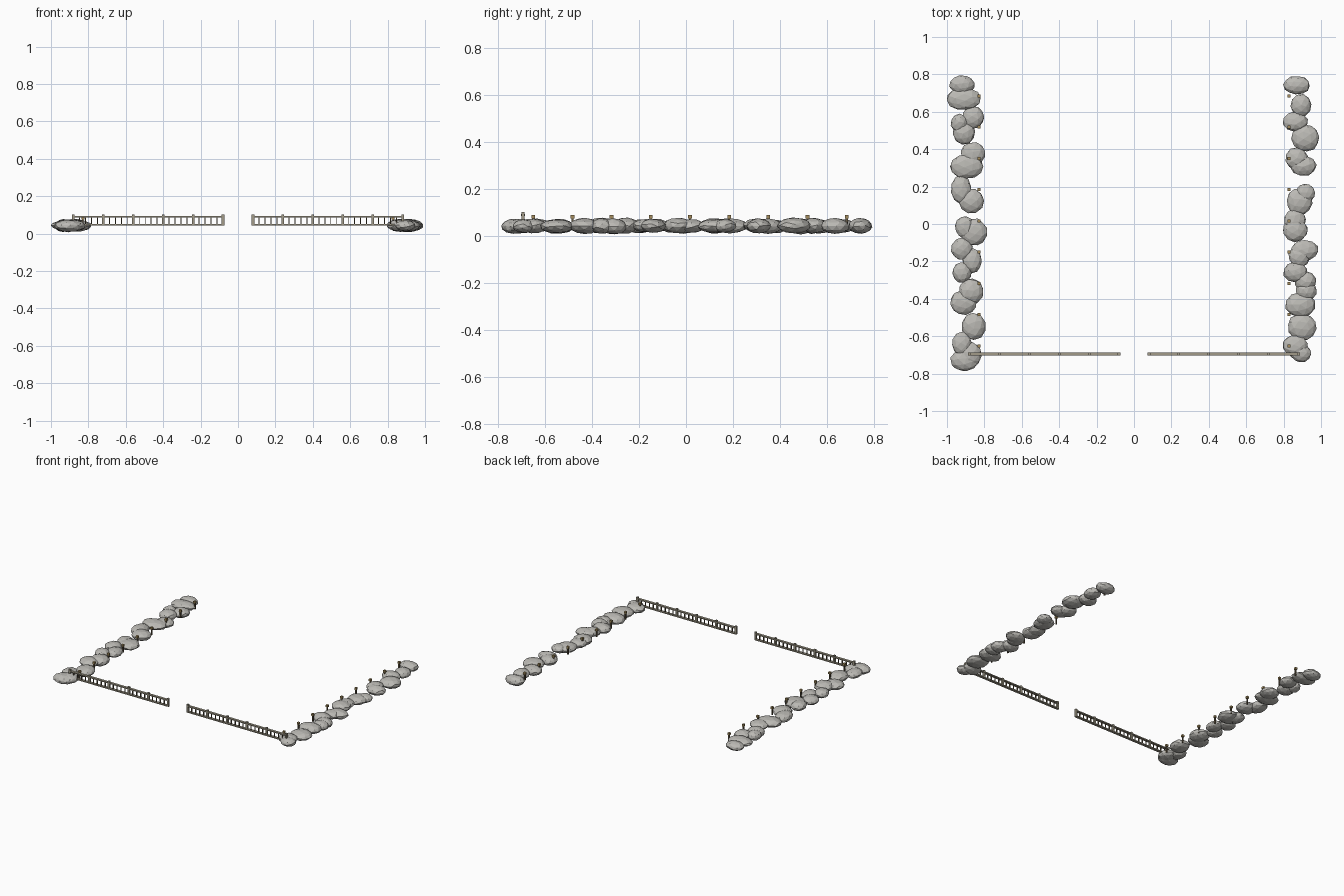
import bpy, bmesh, math, random
from mathutils import Matrix, Vector

random.seed(4)


def material(name, rgb):
    m = bpy.data.materials.new(name)
    m.diffuse_color = (*rgb, 1)
    return m


STONE = material("pale stone", (0.50, 0.49, 0.46))
WOOD = material("weathered wood", (0.36, 0.33, 0.25))
DARK = material("dark wood", (0.13, 0.10, 0.06))
LAMP = material("lamp brass", (0.36, 0.26, 0.11))


def finish(name, bm, mat):
    me = bpy.data.meshes.new(name)
    bm.to_mesh(me)
    bm.free()
    me.materials.append(mat)
    ob = bpy.data.objects.new(name, me)
    bpy.context.collection.objects.link(ob)
    return ob


def box(bm, x, y, z0, z1, sx, sy):
    m = Matrix.Translation((x, y, (z0 + z1) / 2)) @ Matrix.Diagonal((sx, sy, z1 - z0, 1))
    bmesh.ops.create_cube(bm, size=1, matrix=m)


def rock_row(name, rocks):
    # flattened faceted boulders: centre x, centre y, half width, half depth
    bm = bmesh.new()
    for x, y, rx, ry in rocks:
        spin = Matrix.Rotation(random.uniform(0, 6.28), 4, 'Z')
        tilt = Matrix.Rotation(random.uniform(-0.6, 0.6), 4, 'X')
        rz = random.uniform(0.028, 0.035)
        z = 0.042 + random.uniform(-0.002, 0.003)
        m = Matrix.Translation((x, y, z)) @ Matrix.Diagonal((rx, ry, rz, 1)) @ spin @ tilt
        made = bmesh.ops.create_icosphere(bm, subdivisions=2, radius=1)["verts"]
        for v in made:
            v.co = m @ (v.co * random.uniform(0.96, 1.04))
    finish(name, bm, STONE)


rock_row("left_rock_wall", [
    (-.92, .745, .068, .050), (-.91, .668, .092, .060), (-.86, .57, .060, .060),
    (-.935, .54, .045, .050), (-.91, .487, .060, .063), (-.86, .375, .067, .063),
    (-.895, .308, .088, .066), (-.925, .185, .056, .078), (-.87, .123, .068, .067),
    (-.905, -.018, .052, .060), (-.858, -.043, .075, .074), (-.92, -.133, .058, .060),
    (-.865, -.197, .052, .066), (-.92, -.26, .052, .055), (-.87, -.36, .068, .069),
    (-.912, -.42, .072, .066), (-.858, -.547, .066, .074), (-.92, -.64, .052, .066),
    (-.875, -.70, .062, .070), (-.905, -.728, .077, .060)])
rock_row("right_rock_wall", [
    (.87, .742, .072, .050), (.893, .635, .056, .062), (.863, .547, .068, .054),
    (.917, .46, .076, .073), (.87, .35, .062, .060), (.905, .31, .070, .054),
    (.917, .165, .053, .050), (.885, .12, .070, .072), (.86, .013, .058, .070),
    (.863, -.033, .066, .063), (.912, -.14, .074, .056), (.885, -.173, .058, .058),
    (.863, -.258, .066, .054), (.917, -.307, .058, .055), (.92, -.358, .058, .050),
    (.888, -.432, .082, .067), (.898, -.55, .077, .074), (.863, -.652, .068, .060),
    (.893, -.692, .056, .048)])

# front picket fences, one either side of the gateway
Y = -0.695
for side, label in ((-1, "left"), (1, "right")):
    posts, rails, pickets = bmesh.new(), bmesh.new(), bmesh.new()
    for i in range(6):
        box(posts, side * (0.08 + 0.16 * i), Y, 0.043, 0.102, 0.014, 0.014)
    for z in (0.043, 0.085):
        box(rails, side * 0.48, Y, z, z + 0.008, 0.80, 0.018)
    for i in range(1, 25):
        if i % 5:
            box(pickets, side * (0.08 + 0.032 * i), Y, 0.045, 0.088, 0.005, 0.008)
    finish(label + "_fence_posts", posts, WOOD)
    finish(label + "_fence_rails", rails, WOOD)
    finish(label + "_fence_pickets", pickets, DARK)

    # small capped marker posts along the inside of each rock wall
    stems, caps = bmesh.new(), bmesh.new()
    for i in range(9):
        y = 0.685 - 0.167 * i
        box(stems, side * 0.83, y, 0.03, 0.076, 0.009, 0.009)
        box(caps, side * 0.83, y, 0.074, 0.089, 0.016, 0.016)
    finish(label + "_marker_stems", stems, DARK)
    finish(label + "_marker_caps", caps, LAMP)
